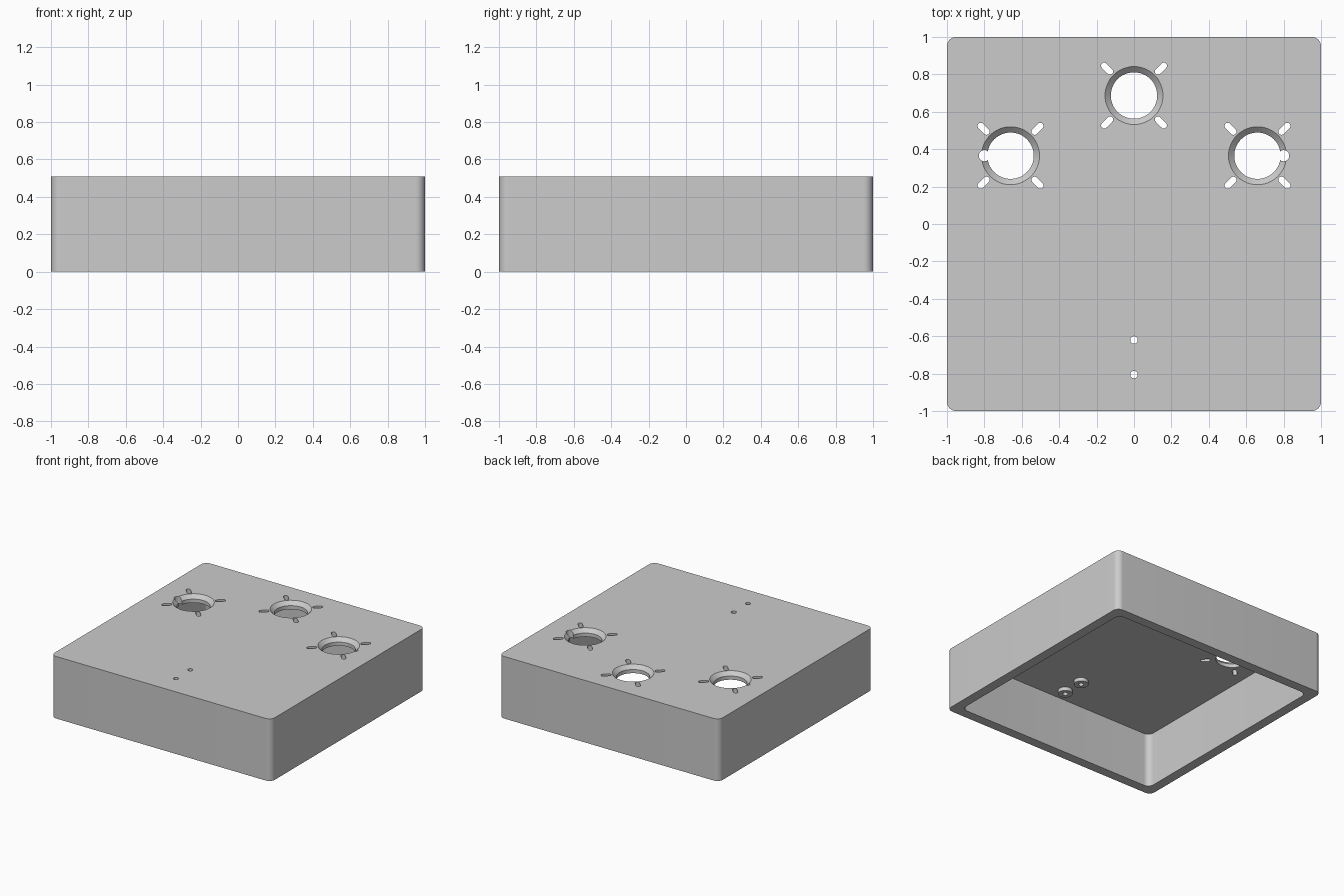
import bpy
import bmesh
from math import pi, cos, sin, radians

HEIGHT, CEILING, WALL = 0.51, 0.45, 0.08

if "Cube" in bpy.data.objects:
    bpy.data.objects.remove(bpy.data.objects["Cube"])

grey = bpy.data.materials.new("plain grey")
grey.use_nodes = True
grey.diffuse_color = (0.6, 0.6, 0.6, 1)
grey.node_tree.nodes["Principled BSDF"].inputs["Base Color"].default_value = (0.6, 0.6, 0.6, 1)


def outline(centres, radius, start=0.0, steps=48):
    """Rounded outline: one equal arc around each centre (circle, slot or rectangle)."""
    n = len(centres)
    per_arc = steps // n
    points = []
    for i, (cx, cy) in enumerate(centres):
        for k in range(per_arc + (n > 1)):
            a = start + 2 * pi / n * (i + k / per_arc)
            points.append((cx + radius * cos(a), cy + radius * sin(a)))
    return points


def loft(name, sections):
    """Closed solid through (outline, z) sections, from bottom to top."""
    bm = bmesh.new()
    rings = [[bm.verts.new((x, y, z)) for x, y in pts] for pts, z in sections]
    bm.faces.new(rings[0][::-1])
    bm.faces.new(rings[-1])
    for low, high in zip(rings, rings[1:]):
        for i in range(len(low)):
            j = (i + 1) % len(low)
            bm.faces.new((low[i], low[j], high[j], high[i]))
    mesh = bpy.data.meshes.new(name)
    bm.to_mesh(mesh)
    bm.free()
    obj = bpy.data.objects.new(name, mesh)
    bpy.context.collection.objects.link(obj)
    mesh.materials.append(grey)
    return obj


def prism(name, points, z0, z1):
    return loft(name, [(points, z0), (points, z1)])


def combine(target, tool, operation):
    """Apply one boolean and discard its tool."""
    mod = target.modifiers.new(tool.name, "BOOLEAN")
    mod.operation, mod.solver, mod.object = operation, "EXACT", tool
    bpy.context.view_layer.objects.active = target
    bpy.ops.object.modifier_apply(modifier=mod.name)
    bpy.data.objects.remove(tool)


def rounded_square(half, radius):
    c = half - radius
    return outline([(c, c), (-c, c), (-c, -c), (c, -c)], radius)


# Outer shell, hollow and open underneath
body = prism("enclosure_body", rounded_square(1.0, 0.05), 0, HEIGHT)
combine(body, prism("cavity", rounded_square(1 - WALL, 0.05), -0.1, CEILING), "DIFFERENCE")

# Screw bosses under the lid, drilled right through
for y in (-0.62, -0.805):
    combine(body, prism("boss", outline([(0, y)], 0.055), CEILING - 0.03, CEILING + 0.03), "UNION")
    combine(body, prism("screw_hole", outline([(0, y)], 0.02), 0.3, 0.6), "DIFFERENCE")

# Countersunk openings, each with four diagonal slots
for cx, cy in ((-0.66, 0.365), (0, 0.687), (0.66, 0.365)):
    wide, narrow = (outline([(cx, cy)], r) for r in (0.155, 0.124))
    opening = loft("opening", [(narrow, 0.4), (narrow, HEIGHT - 0.03),
                               (wide, HEIGHT), (wide, HEIGHT + 0.05)])
    combine(body, opening, "DIFFERENCE")
    for quarter in range(4):
        a = radians(45 + 90 * quarter)
        ends = [(cx + d * cos(a), cy + d * sin(a)) for d in (0.225, 0.182)]
        slot = prism("slot", outline(ends, 0.017, a - pi / 2, 24), 0.4, 0.6)
        combine(body, slot, "DIFFERENCE")

# Key notches on the outer sides of the two side openings
for side in (-1, 1):
    notch = prism("notch", outline([(side * 0.8, 0.365)], 0.03, 0, 24), 0.4, 0.6)
    combine(body, notch, "DIFFERENCE")

# Smooth rounded walls, crisp edges
bpy.ops.object.select_all(action="DESELECT")
body.select_set(True)
bpy.context.view_layer.objects.active = body
bpy.ops.object.shade_smooth_by_angle(angle=radians(30))
